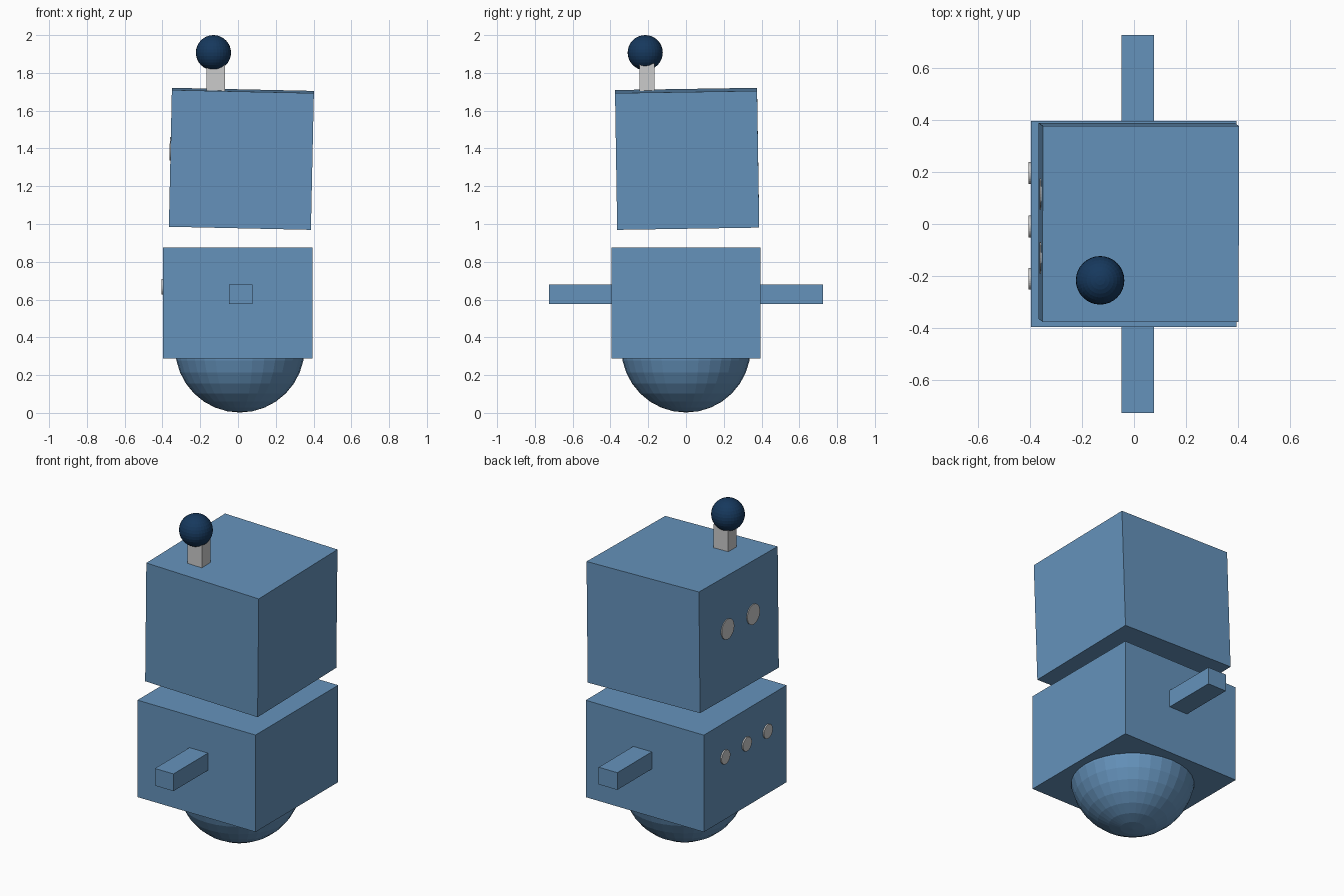
import bpy
from math import radians, pi
from mathutils import Matrix, Vector

if "Cube" in bpy.data.objects:
    bpy.data.objects.remove(bpy.data.objects["Cube"])


def material(name, rgb):
    m = bpy.data.materials.new(name)
    m.diffuse_color = (*rgb, 1)
    m.use_nodes = True
    m.node_tree.nodes["Principled BSDF"].inputs["Base Color"].default_value = m.diffuse_color
    return m


BLUE = material("steel_blue", (0.13, 0.29, 0.5))
NAVY = material("navy", (0.008, 0.04, 0.11))


def finish(name, mat):
    ob = bpy.context.object
    ob.name = name
    if mat:
        ob.data.materials.append(mat)
    return ob


def box(name, loc, size, mat=None, rot=(0, 0, 0)):
    bpy.ops.mesh.primitive_cube_add(size=1, location=loc, rotation=rot)
    bpy.context.object.scale = size
    return finish(name, mat)


def ball(name, loc, r, mat):
    bpy.ops.mesh.primitive_uv_sphere_add(segments=32, ring_count=16, radius=r, location=loc)
    return finish(name, mat)


def disc(name, loc, r, tilt=(0, 0)):
    # thin disc facing -x
    bpy.ops.mesh.primitive_cylinder_add(vertices=32, radius=r, depth=0.012, location=loc,
                                        rotation=(tilt[0], -pi / 2 + tilt[1], 0))
    return finish(name, None)


# rolling ball base and torso
ball("base_ball", (0.01, 0, 0.345), 0.343, BLUE)
box("torso", (-0.001, 0, 0.582), (0.79, 0.79, 0.586), BLUE)

# arms
for side, name in ((-1, "front_arm"), (1, "back_arm")):
    box(name, (0.014, side * 0.55, 0.629), (0.124, 0.35, 0.104), BLUE)

# slightly tilted head
tilt = (radians(0.9), radians(1.25), 0)
head_center = Vector((0.018, 0.006, 1.345))
box("head", head_center, (0.752, 0.752, 0.724), BLUE, tilt)

# eyes on the head's -x face
head_rot = Matrix.Rotation(tilt[1], 3, 'Y') @ Matrix.Rotation(tilt[0], 3, 'X')
for i, y in enumerate((0.11, -0.135)):
    disc(f"eye_{i + 1}", head_center + head_rot @ Vector((-0.375, y, 0.045)), 0.06, (0, tilt[1]))

# buttons on the torso's -x face
for i, y in enumerate((0.195, -0.01, -0.21)):
    disc(f"button_{i + 1}", (-0.398, y, 0.668), 0.042)

# antenna
box("antenna_stem", (-0.118, -0.206, 1.77), (0.097, 0.081, 0.16))
ball("antenna_tip", (-0.13, -0.216, 1.907), 0.093, NAVY)
